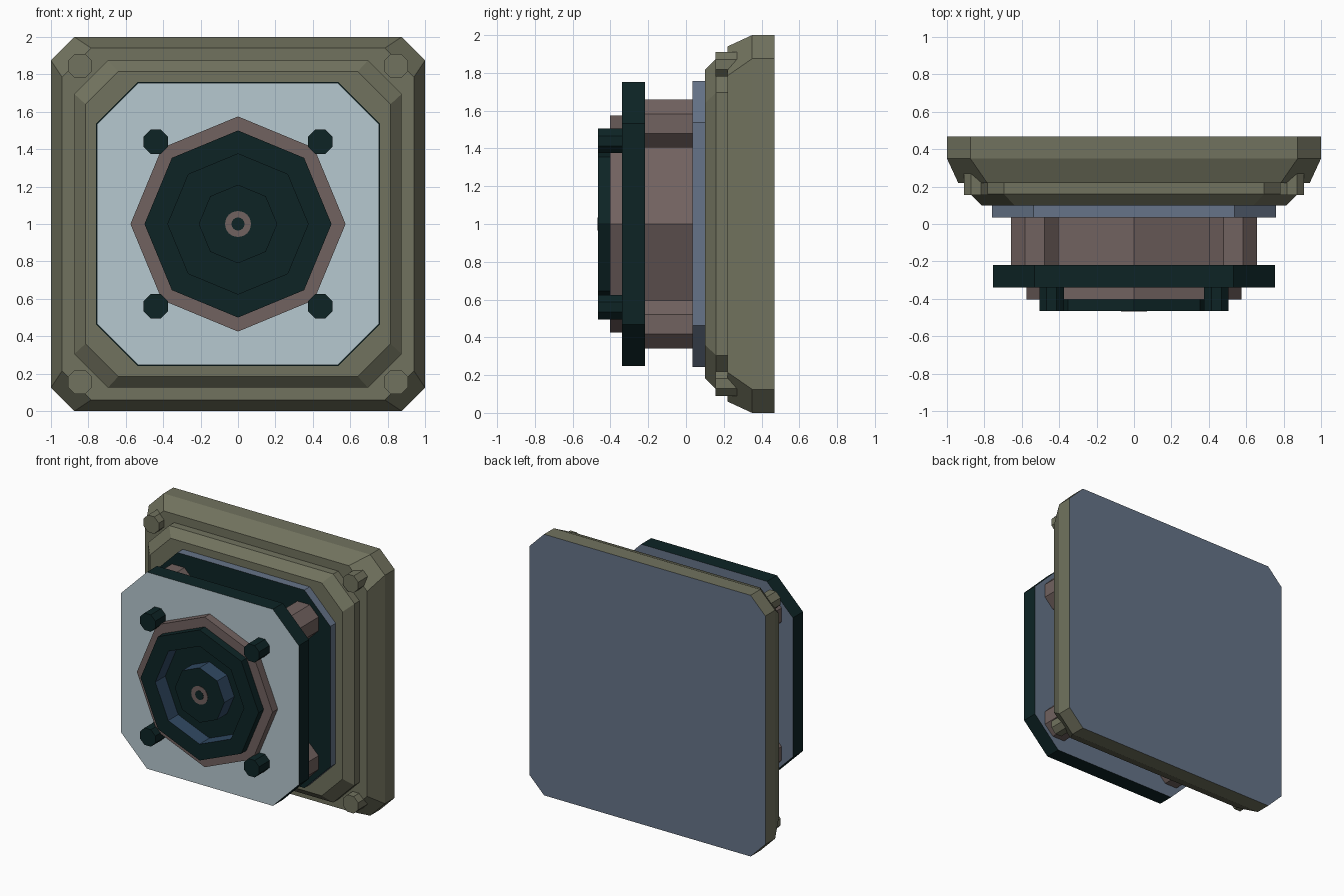
import bpy, bmesh, math

if "Cube" in bpy.data.objects:
    bpy.data.objects.remove(bpy.data.objects["Cube"])

CZ = 1.0  # height of the centre axis


def srgb(c):
    return c / 12.92 if c <= 0.04045 else ((c + 0.055) / 1.055) ** 2.4


def material(name, r, g, b):
    m = bpy.data.materials.new(name)
    m.diffuse_color = (srgb(r), srgb(g), srgb(b), 1)
    m.use_nodes = True
    m.node_tree.nodes["Principled BSDF"].inputs["Base Color"].default_value = m.diffuse_color
    return m


OLIVE = material("olive", 0.445, 0.45, 0.37)
SLATE = material("slate_blue", 0.40, 0.455, 0.535)
DARK = material("dark_teal", 0.05, 0.14, 0.145)
MAUVE = material("mauve_brown", 0.445, 0.385, 0.375)
LIGHT = material("pale_blue", 0.715, 0.785, 0.815)
BLUE = material("deep_blue", 0.19, 0.29, 0.39)


def square(h, c):
    """Square of half size h with corners cut by c."""
    k = h - c
    return [(h, -k), (h, k), (k, h), (-k, h), (-h, k), (-h, -k), (-k, -h), (k, -h)]


def ngon(r, n=8, turn=0.0):
    return [(r * math.cos(2 * math.pi * (i + turn) / n),
             r * math.sin(2 * math.pi * (i + turn) / n)) for i in range(n)]


def loft(name, rings, mats, x=0.0, z=0.0):
    """Join (outline, y) rings from back to front; mats = back cap, bands, front cap."""
    bm = bmesh.new()
    loops = [[bm.verts.new((x + px, y, CZ + z + pz)) for px, pz in pts] for pts, y in rings]
    used = list(dict.fromkeys(mats))
    idx = [used.index(m) for m in mats]
    bm.faces.new(loops[0]).material_index = idx[0]
    for a, b, mi in zip(loops, loops[1:], idx[1:]):
        n = len(a)
        for i in range(n):
            j = (i + 1) % n
            bm.faces.new((a[i], a[j], b[j], b[i])).material_index = mi
    bm.faces.new(loops[-1]).material_index = idx[-1]
    bmesh.ops.recalc_face_normals(bm, faces=bm.faces)
    me = bpy.data.meshes.new(name)
    bm.to_mesh(me)
    bm.free()
    for m in used:
        me.materials.append(m)
    ob = bpy.data.objects.new(name, me)
    bpy.context.collection.objects.link(ob)
    return ob


def at_corners(name, d, apothem, back, front, mat):
    """Octagonal pegs at the four corners."""
    pts = ngon(apothem / math.cos(math.pi / 8), 8, 0.5)
    for sx, h in ((-1, "left"), (1, "right")):
        for sz, v in ((-1, "lower"), (1, "upper")):
            loft(f"{name}_{v}_{h}", [(pts, back), (pts, front)], [mat] * 3, sx * d, sz * d)


# stepped wall base with a slate back
loft("wall_base",
     [(square(1.0, 0.125), 0.468), (square(1.0, 0.125), 0.35),
      (square(0.94, 0.155), 0.22), (square(0.875, 0.18), 0.22),
      (square(0.875, 0.18), 0.16), (square(0.815, 0.175), 0.10)],
     [SLATE] + [OLIVE] * 6)
at_corners("base_bolt", 0.845, 0.065, 0.27, 0.155, OLIVE)

# backing plate: slate rim, dark front
p = square(0.758, 0.22)
loft("backing_plate", [(p, 0.10), (p, 0.035)], [SLATE, SLATE, DARK])

# spacer posts between the plates
at_corners("spacer_post", 0.531, 0.127, 0.035, -0.22, MAUVE)

# front plate: slate back, dark rim, pale face
p = square(0.753, 0.22)
loft("front_plate", [(p, -0.218), (p, -0.34)], [SLATE, DARK, LIGHT])
at_corners("front_bolt", 0.44, 0.065, -0.33, -0.465, DARK)

# octagonal housing, hollow at the front for the dial
loft("housing",
     [(ngon(0.575), 0.035), (ngon(0.575), -0.403), (ngon(0.49), -0.403), (ngon(0.49), -0.33)],
     [MAUVE] * 5)

# dial: outer rim, sunken channel with blue walls, raised hub
loft("dial",
     [(ngon(0.5), -0.342), (ngon(0.5), -0.465), (ngon(0.375), -0.465),
      (ngon(0.375), -0.345), (ngon(0.21), -0.345), (ngon(0.21), -0.465)],
     [DARK, DARK, DARK, BLUE, DARK, BLUE, DARK])

# centre collar and pin on the hub
for name, r, y, m in (("centre_collar", 0.07, -0.467, MAUVE), ("centre_pin", 0.035, -0.469, DARK)):
    loft(name, [(ngon(r, 16), -0.46), (ngon(r, 16), y)], [m] * 3)
